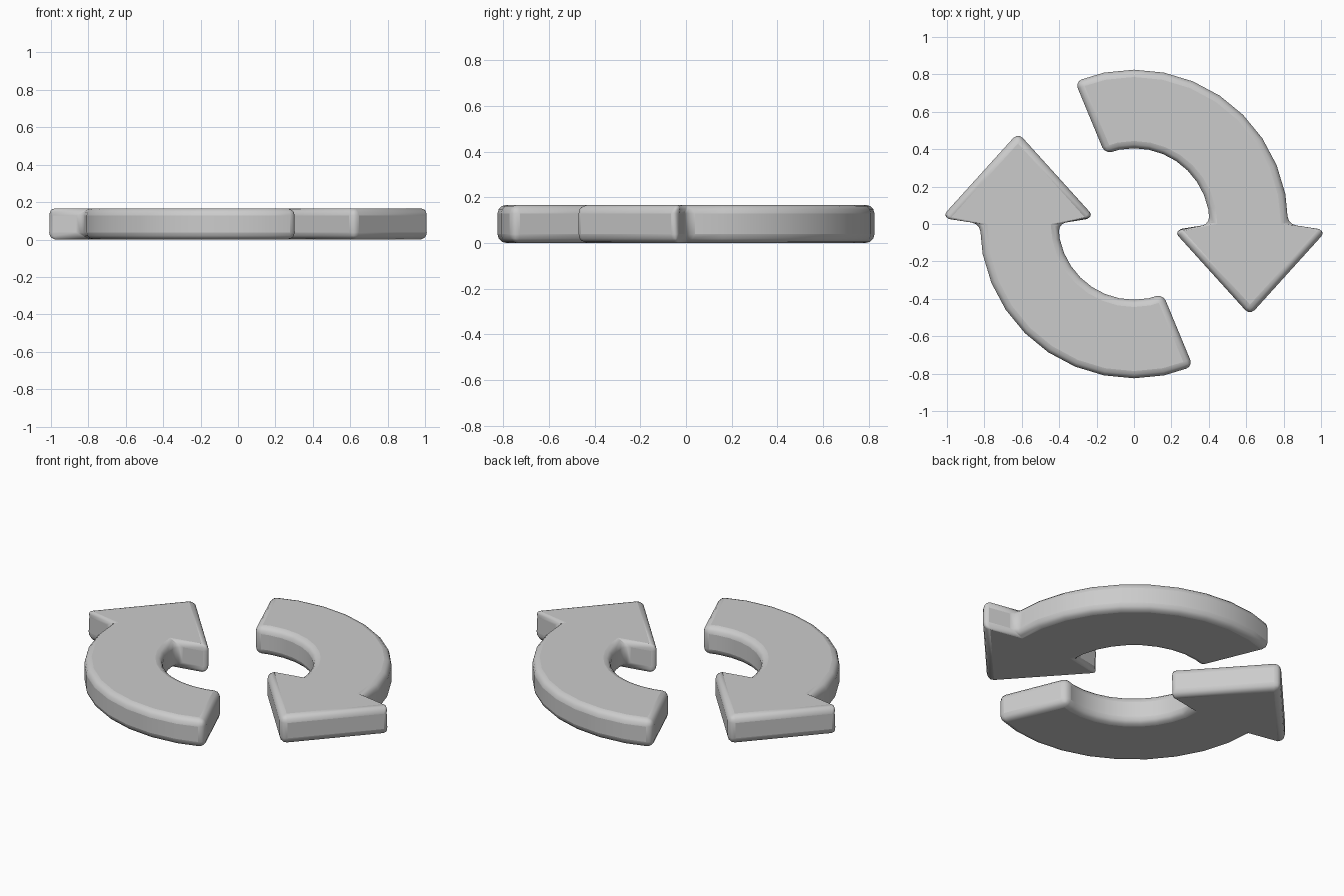
import bpy, bmesh
from math import sin, cos, pi, radians

if "Cube" in bpy.data.objects:
    bpy.data.objects.remove(bpy.data.objects["Cube"])

THICK = 0.167
R_IN, R_OUT = 0.405, 0.825
ARC_END, STEPS = 112.5, 10


def make_arrow(name, turn):
    bm = bmesh.new()

    def vert(x, y):
        return bm.verts.new((x * cos(turn) - y * sin(turn),
                             x * sin(turn) + y * cos(turn), 0))

    # curved shaft: strip of quads between the inner and outer radius
    pairs = []
    for i in range(STEPS + 1):
        a = radians(ARC_END * i / STEPS)
        pairs.append((vert(R_IN * cos(a), R_IN * sin(a)),
                      vert(R_OUT * cos(a), R_OUT * sin(a))))
    for (a, b), (c, d) in zip(pairs, pairs[1:]):
        bm.faces.new((a, b, d, c))

    # arrow head with swept-back barbs
    inner, outer = pairs[0]
    left, tip, right = vert(0.212, -0.037), vert(0.62, -0.488), vert(1.028, -0.037)
    bm.faces.new((inner, left, tip, right, outer))

    # thickness
    res = bmesh.ops.extrude_face_region(bm, geom=bm.faces[:])
    top = [v for v in res["geom"] if isinstance(v, bmesh.types.BMVert)]
    bmesh.ops.translate(bm, verts=top, vec=(0, 0, THICK))
    bmesh.ops.recalc_face_normals(bm, faces=bm.faces[:])

    mesh = bpy.data.meshes.new(name)
    bm.to_mesh(mesh)
    bm.free()
    obj = bpy.data.objects.new(name, mesh)
    bpy.context.collection.objects.link(obj)

    # soft rounded rims and corners
    bev = obj.modifiers.new("round_edges", "BEVEL")
    bev.width = 0.05
    bev.segments = 3
    bev.limit_method = "ANGLE"
    bev.angle_limit = radians(25)

    bpy.ops.object.select_all(action="DESELECT")
    obj.select_set(True)
    bpy.context.view_layer.objects.active = obj
    bpy.ops.object.shade_smooth_by_angle(angle=radians(40))
    return obj


make_arrow("right_arrow", 0)
make_arrow("left_arrow", pi)
